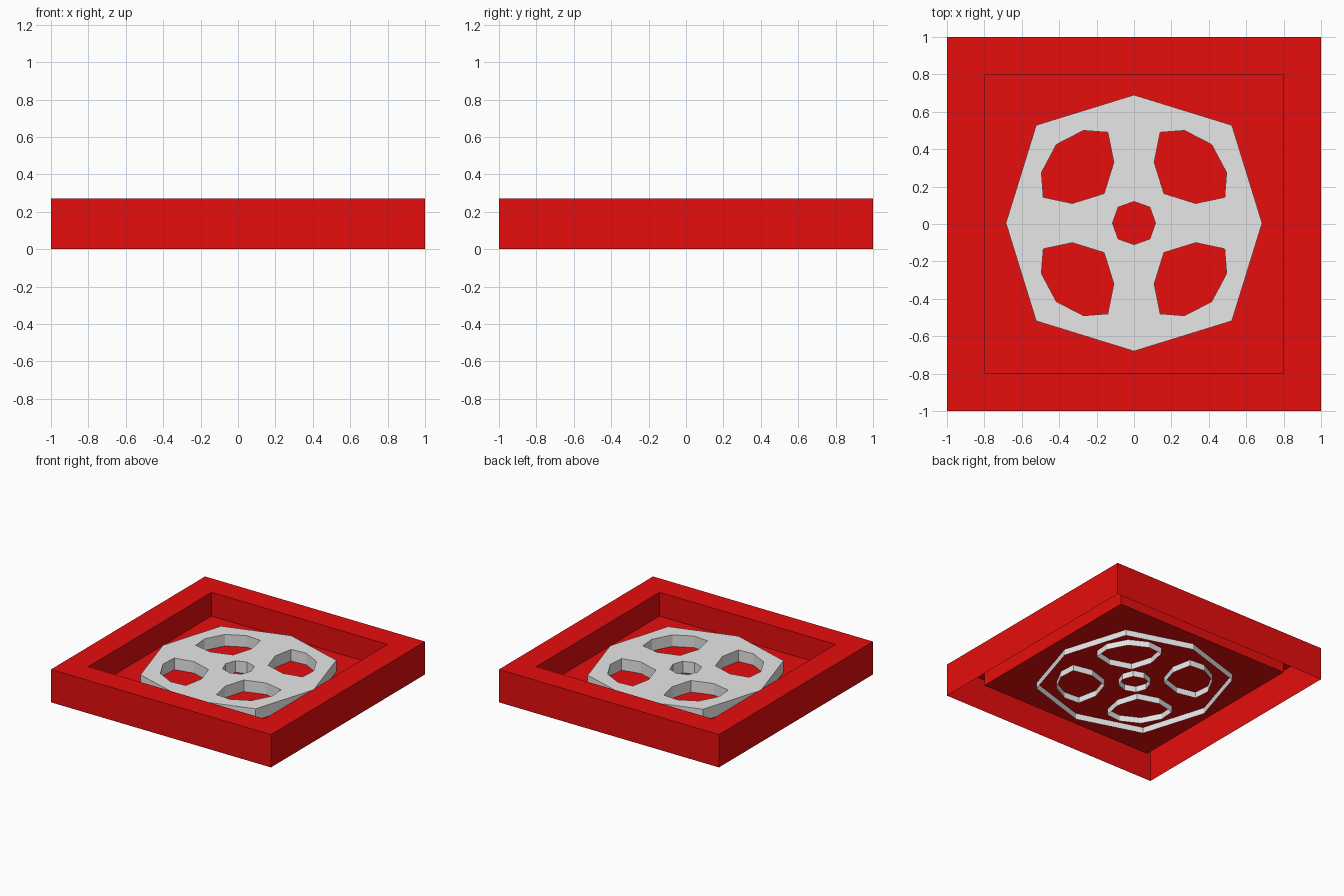
import bpy
import bmesh
from math import sin, cos, pi

cube = bpy.data.objects.get("Cube")
if cube:
    bpy.data.objects.remove(cube, do_unlink=True)


def make_material(name, rgb):
    mat = bpy.data.materials.new(name)
    mat.use_nodes = True
    color = (*rgb, 1.0)
    mat.diffuse_color = color
    mat.node_tree.nodes["Principled BSDF"].inputs["Base Color"].default_value = color
    return mat


def make_object(name, bm, mat):
    mesh = bpy.data.meshes.new(name)
    bm.to_mesh(mesh)
    bm.free()
    mesh.materials.append(mat)
    obj = bpy.data.objects.new(name, mesh)
    bpy.context.collection.objects.link(obj)
    return obj


def square_tray(rings):
    """Skin a stack of square rings (half width, height), capping the last."""
    bm = bmesh.new()
    corners = [(-1, -1), (1, -1), (1, 1), (-1, 1)]
    loops = [[bm.verts.new((x * h, y * h, z)) for x, y in corners] for h, z in rings]
    for a, b in zip(loops, loops[1:]):
        for i in range(4):
            j = (i + 1) % 4
            bm.faces.new((a[i], a[j], b[j], b[i]))
    bm.faces.new(loops[-1])
    return bm


def pierced_plate(outlines, top, bottom):
    """Fill the outlines (outer one and holes) and drop walls from every rim."""
    bm = bmesh.new()
    rim = []
    for outline in outlines:
        verts = [bm.verts.new((x, y, top)) for x, y in outline]
        rim += [bm.edges.new((v, verts[i - 1])) for i, v in enumerate(verts)]
    bmesh.ops.triangle_fill(bm, use_beauty=True, edges=rim, normal=(0, 0, 1))
    walls = bmesh.ops.extrude_edge_only(bm, edges=rim)
    for item in walls["geom"]:
        if isinstance(item, bmesh.types.BMVert):
            item.co.z = bottom
    bmesh.ops.recalc_face_normals(bm, faces=bm.faces)
    bm.normal_update()
    if any(f.normal.z < -0.9 for f in bm.faces):
        bmesh.ops.reverse_faces(bm, faces=bm.faces)
    return bm


def octagon(straight, diagonal):
    radii = (straight, diagonal)
    return [(radii[i % 2] * cos(i * pi / 4), radii[i % 2] * sin(i * pi / 4) + 0.005)
            for i in range(8)]


red = make_material("red", (0.8, 0.004, 0.004))
grey = make_material("light grey", (0.8, 0.8, 0.8))

# Open-bottomed tray: outer wall, top rim, inner wall, sunken floor
make_object("tray", square_tray([(1, 0), (1, 0.27), (0.8, 0.27), (0.8, 0.075)]), red)

# Wheel with a hub hole and four mirrored windows, set through the floor
window = [(0.27, 0.495), (0.415, 0.42), (0.495, 0.27), (0.485, 0.138),
          (0.33, 0.105), (0.16, 0.158), (0.108, 0.325), (0.14, 0.485)]
outlines = [octagon(0.685, 0.74), octagon(0.115, 0.12)]
for sx in (1, -1):
    for sy in (1, -1):
        outlines.append([(sx * x, sy * y + 0.005) for x, y in window])
make_object("wheel", pierced_plate(outlines, 0.17, 0.025), grey)
